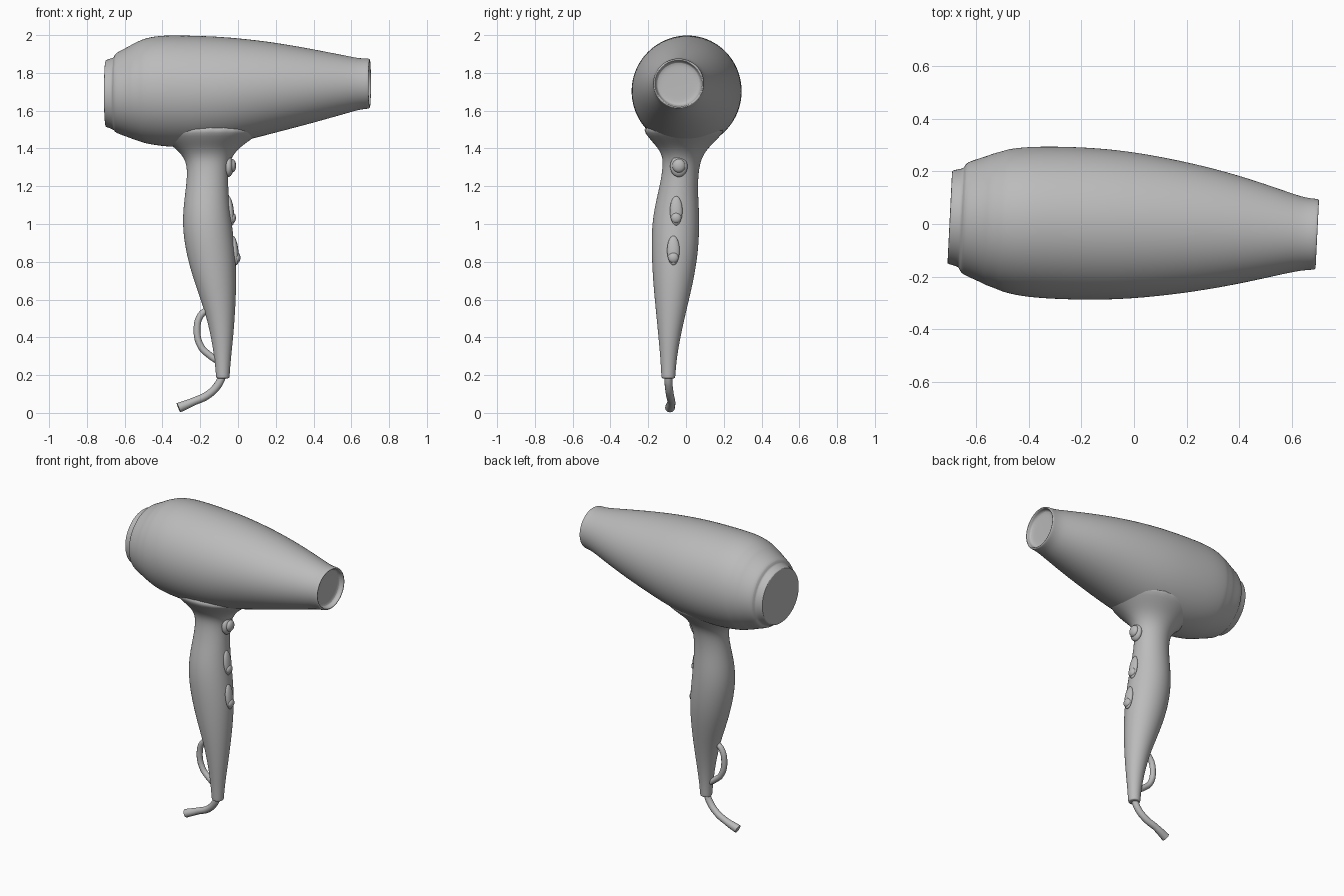
import bpy, bmesh, math
from mathutils import Vector

cube = bpy.data.objects.get("Cube")
if cube:
    bpy.data.objects.remove(cube)

grey = bpy.data.materials.new("matte grey")
grey.use_nodes = True
tone = (0.5, 0.5, 0.5, 1)
grey.diffuse_color = tone
grey.node_tree.nodes["Principled BSDF"].inputs["Base Color"].default_value = tone


def finish(obj, levels=0):
    obj.data.materials.append(grey)
    if levels:
        mod = obj.modifiers.new("smooth", "SUBSURF")
        mod.levels = mod.render_levels = levels
    bpy.ops.object.select_all(action="DESELECT")
    obj.select_set(True)
    bpy.context.view_layer.objects.active = obj
    bpy.ops.object.shade_smooth_by_angle(angle=math.radians(40))
    return obj


def loft(name, rings, levels=2):
    """Skin a list of closed rings and cap both ends."""
    bm = bmesh.new()
    loops = [[bm.verts.new(p) for p in ring] for ring in rings]
    n = len(loops[0])
    for a, b in zip(loops, loops[1:]):
        for i in range(n):
            j = (i + 1) % n
            bm.faces.new((a[i], a[j], b[j], b[i]))
    bm.faces.new(loops[0][::-1])
    bm.faces.new(loops[-1])
    bmesh.ops.recalc_face_normals(bm, faces=bm.faces)
    mesh = bpy.data.meshes.new(name)
    bm.to_mesh(mesh)
    bm.free()
    obj = bpy.data.objects.new(name, mesh)
    bpy.context.collection.objects.link(obj)
    return finish(obj, levels)


def ellipse(n=32):
    return [(math.cos(2 * math.pi * i / n), math.sin(2 * math.pi * i / n)) for i in range(n)]


# Barrel stations: x, y low, y high, z low, z high
barrel = [
    (-.700, -.14, .19, 1.53, 1.855),
    (-.703, -.152, .204, 1.515, 1.867),
    (-.690, -.155, .207, 1.51, 1.872),
    (-.664, -.163, .212, 1.50, 1.88),
    (-.656, -.168, .216, 1.495, 1.884),
    (-.650, -.186, .232, 1.485, 1.903),
    (-.630, -.198, .242, 1.475, 1.915),
    (-.565, -.226, .262, 1.452, 1.948),
    (-.555, -.233, .268, 1.447, 1.957),
    (-.505, -.250, .281, 1.431, 1.978),
    (-.495, -.257, .286, 1.427, 1.983),
    (-.42, -.277, .296, 1.412, 2.0),
    (-.30, -.287, .297, 1.403, 2.0),
    (-.15, -.291, .291, 1.408, 1.996),
    (0, -.287, .274, 1.43, 1.986),
    (.20, -.266, .236, 1.483, 1.962),
    (.40, -.232, .184, 1.535, 1.926),
    (.58, -.190, .122, 1.587, 1.89),
    (.64, -.178, .102, 1.604, 1.878),
    (.68, -.175, .097, 1.609, 1.877),
    (.697, -.174, .096, 1.611, 1.876),
    (.699, -.165, .087, 1.62, 1.867),
    (.690, -.160, .082, 1.625, 1.862),
    (.670, -.158, .080, 1.627, 1.86),
    (.667, -.12, .04, 1.66, 1.82),
]
rings = []
for x, y0, y1, z0, z1 in barrel:
    ry, rz = (y1 - y0) / 2, (z1 - z0) / 2
    rings.append([(x + .05 * ry * c, (y0 + y1) / 2 + ry * c, (z0 + z1) / 2 + rz * s)
                  for c, s in ellipse()])
loft("barrel", rings)

# Handle stations: z, x low, x high, y low, y high
handle = [
    (1.54, -.48, .20, -.255, .24),
    (1.46, -.41, .09, -.205, .18),
    (1.41, -.345, .015, -.155, .125),
    (1.36, -.29, -.03, -.125, .088),
    (1.30, -.268, -.052, -.123, .07),
    (1.20, -.275, -.052, -.14, .062),
    (1.08, -.292, -.042, -.17, .07),
    (.96, -.294, -.026, -.184, .072),
    (.82, -.270, -.010, -.182, .062),
    (.68, -.228, -.008, -.174, .036),
    (.54, -.176, -.014, -.160, .002),
    (.40, -.142, -.025, -.146, -.03),
    (.28, -.124, -.038, -.135, -.05),
    (.20, -.117, -.044, -.131, -.056),
    (.185, -.116, -.045, -.130, -.057),
    (.182, -.108, -.053, -.122, -.065),
]
loft("handle", [[((x0 + x1) / 2 + (x1 - x0) / 2 * c, (y0 + y1) / 2 + (y1 - y0) / 2 * s, z)
                 for c, s in ellipse(24)] for z, x0, x1, y0, y1 in handle])


def tube(name, points, radius, flare=1.0):
    """Round tube along a smooth path, converted to a mesh."""
    curve = bpy.data.curves.new(name, "CURVE")
    curve.dimensions = "3D"
    curve.bevel_depth = radius
    curve.bevel_resolution = 4
    curve.resolution_u = 10
    curve.use_fill_caps = True
    spline = curve.splines.new("BEZIER")
    spline.bezier_points.add(len(points) - 1)
    for bp, p in zip(spline.bezier_points, points):
        bp.co = p
        bp.handle_left_type = bp.handle_right_type = "AUTO"
    spline.bezier_points[-1].radius = flare
    obj = bpy.data.objects.new(name, curve)
    bpy.context.collection.objects.link(obj)
    bpy.ops.object.select_all(action="DESELECT")
    obj.select_set(True)
    bpy.context.view_layer.objects.active = obj
    bpy.ops.object.convert(target="MESH")
    return finish(bpy.context.object)


# Power cord and hanging loop
tube("cord", [(-.078, -.094, .21), (-.105, -.092, .15), (-.16, -.085, .095),
              (-.235, -.078, .06), (-.315, -.085, .027)], .021, 1.25)
tube("hanging_loop", [(-.15, -.085, .55), (-.195, -.085, .52), (-.217, -.085, .44),
                      (-.195, -.085, .35), (-.15, -.088, .305), (-.10, -.09, .27)], .018)


def rounded(name, location, size, tilt=0):
    """Soft ellipsoid used for raised controls."""
    bpy.ops.mesh.primitive_uv_sphere_add(segments=24, ring_count=14, location=location)
    obj = bpy.context.object
    obj.name = name
    obj.scale = size
    obj.rotation_euler.y = tilt
    return finish(obj)


# Round button under the barrel
rounded("button_base", (-.05, -.038, 1.305), (.026, .046, .056))
rounded("round_button", (-.032, -.038, 1.308), (.022, .034, .036))

# Sliding switches, each with a raised thumb ridge at its lower end
for label, x, y, z in (("upper", -.040, -.052, 1.07), ("lower", -.016, -.067, .86)):
    rounded(label + "_switch", (x, y, z), (.018, .033, .078), -.12)
    rounded(label + "_switch_ridge", (x + .012, y, z - .038), (.017, .027, .028))
